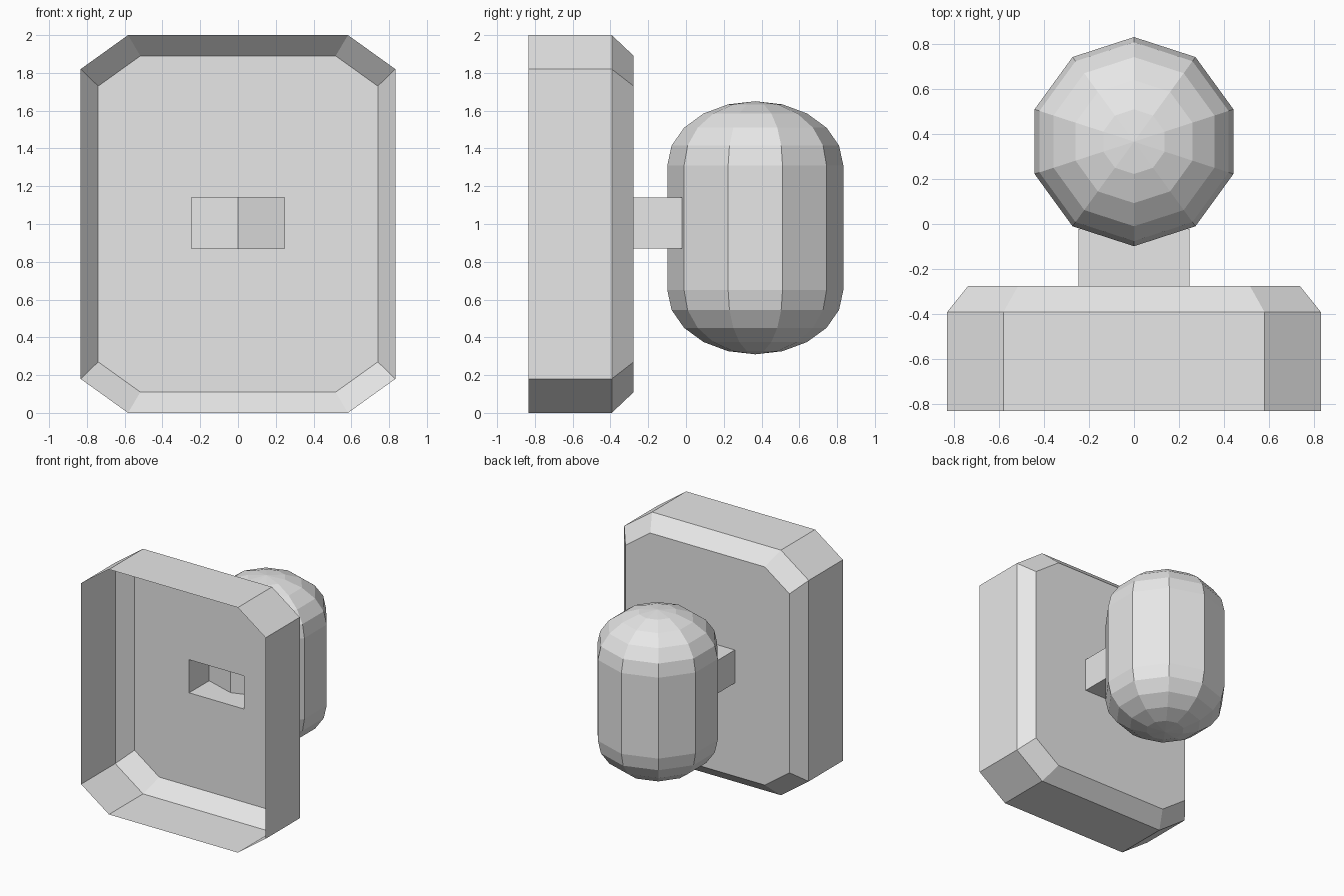
import bpy
import bmesh
from math import sin, cos, radians, tau
from mathutils import Vector

cube = bpy.data.objects.get("Cube")
if cube:
    bpy.data.objects.remove(cube, do_unlink=True)

# Single plain colour
grey = bpy.data.materials.new("light_grey")
grey.use_nodes = True
colour = (0.8, 0.8, 0.8, 1)
grey.diffuse_color = colour
grey.node_tree.nodes["Principled BSDF"].inputs["Base Color"].default_value = colour

MID_Z = 1.0
BACK_Y = -0.277


def finish(name, bm):
    mesh = bpy.data.meshes.new(name)
    bm.to_mesh(mesh)
    bm.free()
    mesh.materials.append(grey)
    obj = bpy.data.objects.new(name, mesh)
    bpy.context.collection.objects.link(obj)
    return obj


def octagon(bm, y, half_w, half_h, flat_x, flat_z):
    """Ring of a corner-cut rectangle, starting with its bottom edge."""
    pts = [(-flat_x, -half_h), (flat_x, -half_h), (half_w, -flat_z), (half_w, flat_z)]
    pts += [(-x, -z) for x, z in pts]
    return [bm.verts.new((x, y, MID_Z + z)) for x, z in pts]


def rectangle(bm, y):
    x, low, high = 0.247, 0.87, 1.14
    return [bm.verts.new((px, y, pz))
            for px, pz in ((-x, low), (x, low), (x, high), (-x, high))]


def bridge(bm, front, back):
    n = len(front)
    for i in range(n):
        j = (i + 1) % n
        bm.faces.new((front[i], back[i], back[j], front[j]))


# Open-fronted shell with a chamfered rear edge
bm = bmesh.new()
rim = octagon(bm, -0.833, 0.833, 1.0, 0.582, 0.82)
shoulder = octagon(bm, -0.393, 0.833, 1.0, 0.582, 0.82)
rear = octagon(bm, BACK_Y, 0.74, 0.89, 0.517, 0.73)
bridge(bm, rim, shoulder)
bridge(bm, shoulder, rear)

# Rear panel around the rectangular opening
hole = rectangle(bm, BACK_Y)
for k in range(4):
    a, b, c = rear[2 * k], rear[2 * k + 1], rear[(2 * k + 2) % 8]
    h, nxt = hole[k], hole[(k + 1) % 4]
    bm.faces.new((a, h, nxt, b))
    bm.faces.new((b, nxt, c))
finish("backing_shell", bm)

# Hollow neck joining the opening to the knob
bm = bmesh.new()
bridge(bm, rectangle(bm, BACK_Y), rectangle(bm, -0.022))
finish("hollow_neck", bm)

# Ten-sided capsule knob, from a turned profile
bm = bmesh.new()
SIDES, RADIUS, CAP, HALF = 10, 0.466, 0.34, 0.33
centre = Vector((0, 0.367, 0.98))
arc = [radians(a) for a in range(0, 91, 18)]
upper = [(RADIUS * cos(a), HALF + CAP * sin(a)) for a in arc]
profile = [(r, -z) for r, z in reversed(upper)] + upper
verts = [bm.verts.new(centre + Vector((0, r, z))) for r, z in profile]
edges = [bm.edges.new(pair) for pair in zip(verts, verts[1:])]
bmesh.ops.spin(bm, geom=verts + edges, cent=centre, axis=(0, 0, 1),
               angle=tau, steps=SIDES, use_merge=False)
bmesh.ops.remove_doubles(bm, verts=bm.verts, dist=0.001)
bmesh.ops.recalc_face_normals(bm, faces=bm.faces)
finish("capsule_knob", bm)
